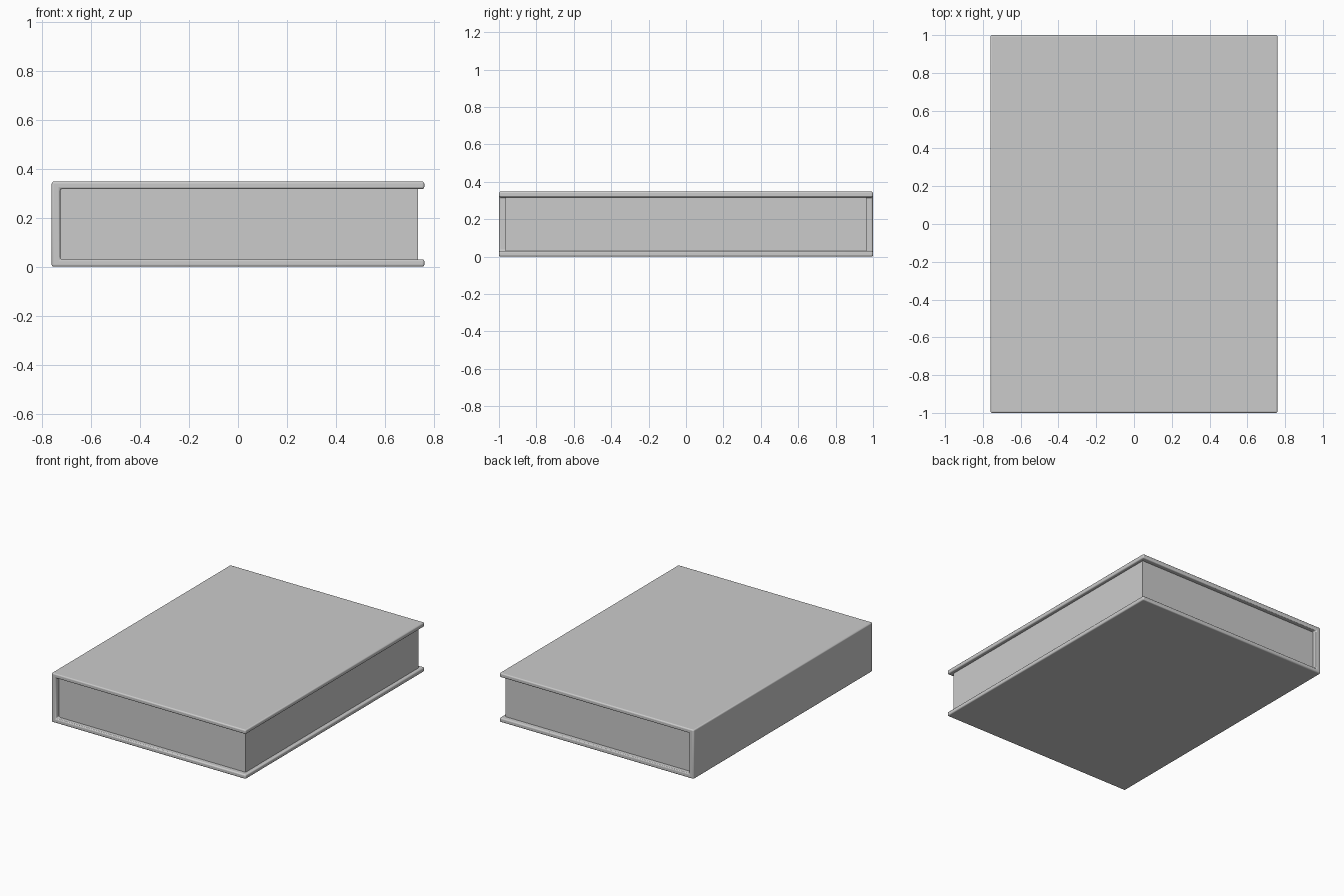
import bpy, bmesh

if "Cube" in bpy.data.objects:
    bpy.data.objects.remove(bpy.data.objects["Cube"])

W, L, H = 0.76, 1.0, 0.347      # half width, half length, height
T, SPINE = 0.03, 0.035          # board and spine thickness


def extrude_profile(name, profile, y0, y1, bevel=0.0):
    """Extrude an xz outline along y, optionally with rounded edges."""
    bm = bmesh.new()
    face = bm.faces.new([bm.verts.new((x, y0, z)) for x, z in profile])
    res = bmesh.ops.extrude_face_region(bm, geom=[face])
    verts = [v for v in res["geom"] if isinstance(v, bmesh.types.BMVert)]
    bmesh.ops.translate(bm, verts=verts, vec=(0, y1 - y0, 0))
    bmesh.ops.recalc_face_normals(bm, faces=bm.faces)
    mesh = bpy.data.meshes.new(name)
    bm.to_mesh(mesh)
    bm.free()
    obj = bpy.data.objects.new(name, mesh)
    bpy.context.collection.objects.link(obj)
    if bevel:
        mod = obj.modifiers.new("rounded_edges", "BEVEL")
        mod.width = bevel
        mod.segments = 3
        mod.limit_method = "ANGLE"
    return obj


# Cover: two boards joined by the spine on the left
cover = extrude_profile("cover", [
    (-W, 0), (W, 0), (W, T), (-W + SPINE, T),
    (-W + SPINE, H - T), (W, H - T), (W, H), (-W, H)], -L, L, 0.008)
bpy.context.view_layer.objects.active = cover
cover.select_set(True)
bpy.ops.object.shade_smooth_by_angle(angle=0.7)

# Page block, set back from the cover on three sides
x0, x1, z0, z1 = -W + SPINE - 0.002, 0.735, T - 0.002, H - T + 0.002
extrude_profile("pages", [(x0, z0), (x1, z0), (x1, z1), (x0, z1)], -0.965, 0.965)
